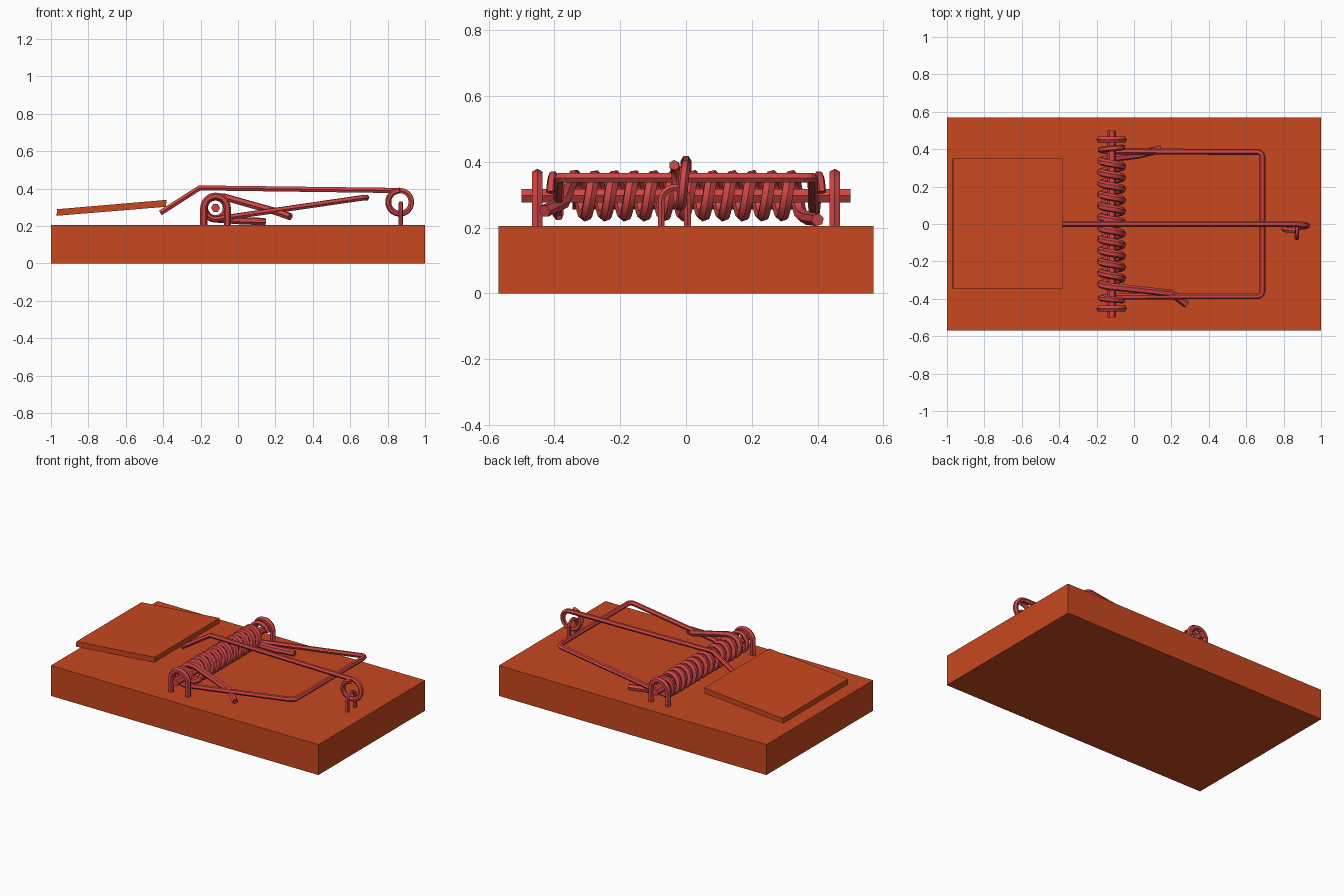
import bpy, bmesh
from math import sin, cos, pi

if "Cube" in bpy.data.objects:
    bpy.data.objects.remove(bpy.data.objects["Cube"])


def material(name, color):
    m = bpy.data.materials.new(name)
    m.diffuse_color = color
    m.use_nodes = True
    m.node_tree.nodes["Principled BSDF"].inputs["Base Color"].default_value = m.diffuse_color
    return m


WOOD = material("orange_wood", (0.58, 0.065, 0.014, 1))
WIRE = material("red_wire", (0.62, 0.06, 0.06, 1))


def slab(name, profile, y0, y1):
    """Extrude an x-z profile along y."""
    bm = bmesh.new()
    face = bm.faces.new([bm.verts.new((x, y0, z)) for x, z in profile])
    ext = bmesh.ops.extrude_face_region(bm, geom=[face])
    verts = [v for v in ext["geom"] if isinstance(v, bmesh.types.BMVert)]
    bmesh.ops.translate(bm, verts=verts, vec=(0, y1 - y0, 0))
    bmesh.ops.recalc_face_normals(bm, faces=bm.faces)
    me = bpy.data.meshes.new(name)
    bm.to_mesh(me)
    bm.free()
    me.materials.append(WOOD)
    ob = bpy.data.objects.new(name, me)
    bpy.context.collection.objects.link(ob)
    return ob


def wire(name, pts, r):
    """Six-sided tube along a list of points."""
    cu = bpy.data.curves.new(name, "CURVE")
    cu.dimensions = "3D"
    cu.bevel_depth = r
    cu.bevel_resolution = 1
    cu.use_fill_caps = True
    sp = cu.splines.new("POLY")
    sp.points.add(len(pts) - 1)
    for p, co in zip(sp.points, pts):
        p.co = (*co, 1)
    sp.use_smooth = True
    cu.materials.append(WIRE)
    ob = bpy.data.objects.new(name, cu)
    bpy.context.collection.objects.link(ob)
    bpy.ops.object.select_all(action="DESELECT")
    bpy.context.view_layer.objects.active = ob
    ob.select_set(True)
    bpy.ops.object.convert(target="MESH")
    bpy.ops.object.shade_smooth_by_angle()
    return bpy.context.object


def helix(cx, cz, r, a0, a1, y0, y1, n):
    """Points turning about a y axis; angle from +x towards +z."""
    out = []
    for i in range(n + 1):
        t = i / n
        a = a0 + (a1 - a0) * t
        out.append((cx + r * cos(a), y0 + (y1 - y0) * t, cz + r * sin(a)))
    return out


AX, AZ = -0.12, 0.297

# Wooden base and tilted bait plate
slab("base", [(-1, 0), (1, 0), (1, 0.205), (-1, 0.205)], -0.57, 0.57)
slab("bait_plate", [(-0.97, 0.255), (-0.385, 0.303), (-0.382, 0.34), (-0.967, 0.29)],
     -0.345, 0.35)

# Axle bar
axle = wire("axle", [(AX, -0.5, AZ), (AX, 0.5, AZ)], 0.024)

# Coil spring with its two straight ends
coil = helix(AX, AZ, 0.059, pi / 2 + 0.1, pi / 2 + 23 * pi, -0.335, 0.352, 11 * 16 + 8)
wire("spring", [(0.28, -0.43, 0.25), (0.2, -0.37, 0.278), (-0.08, -0.34, 0.357)]
     + coil + [(0.02, 0.37, 0.228), (0.145, 0.4, 0.224)], 0.02)

# Hammer bar: wrapped round the axle at both ends
half = helix(AX, AZ, 0.06, pi / 2 - 1.4, pi / 2 + pi, 0.41, 0.388, 14)
half += [(0.66, 0.385, 0.35)]
half += [(0.66 + 0.027 * sin(a), 0.358 + 0.027 * cos(a), 0.352) for a in (0.5, 1.0, pi / 2)]
wire("hammer_bar", half + [(x, -y, z) for x, y, z in reversed(half)], 0.016)

# Axle staples
for side, s in (("left", -1), ("right", 1)):
    y = 0.452 * s
    arch = helix(AX, AZ, 0.063, 0, pi, y, y, 10)
    wire("axle_staple_" + side, [(AX + 0.063, y, 0.18)] + arch + [(AX - 0.063, y, 0.18)], 0.019)

# Trip rod ending in a loop
loop = helix(0.865, 0.328, 0.062, pi / 2, pi / 2 - 2 * pi, 0, -0.036, 22)
wire("trip_rod", [(-0.415, 0, 0.27), (-0.205, 0, 0.404)] + loop, 0.016)

# Staple holding the loop
top = [(0.871, -0.035 + 0.04 * cos(a * pi / 8), 0.282 + 0.04 * sin(a * pi / 8)) for a in range(9)]
wire("loop_staple", [(0.871, 0.005, 0.18)] + top + [(0.871, -0.075, 0.18)], 0.012)
